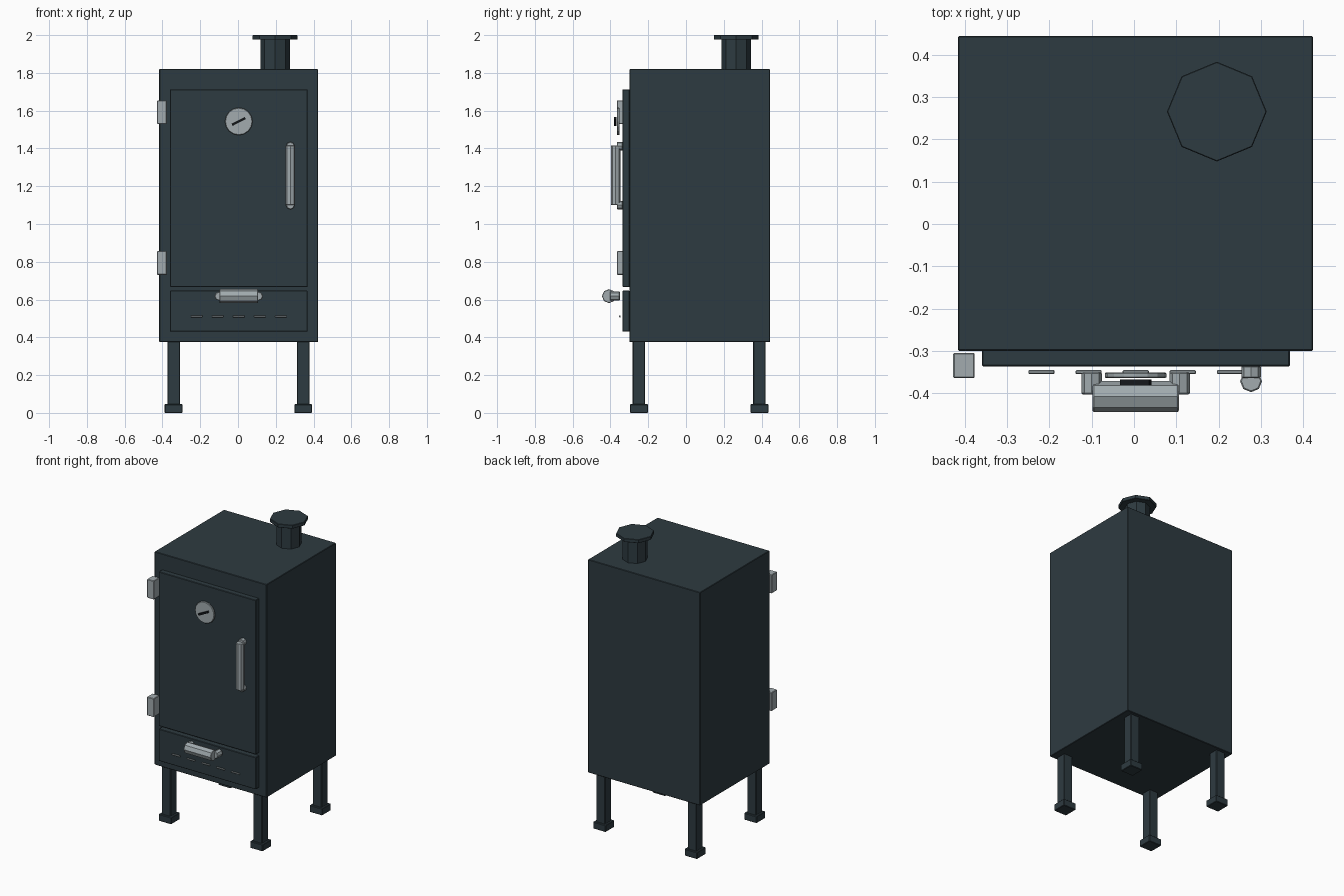
import bpy
from math import radians
from mathutils import Matrix

old = bpy.data.objects.get("Cube")
if old:
    bpy.data.objects.remove(old, do_unlink=True)


def material(name, color):
    m = bpy.data.materials.new(name)
    m.use_nodes = True
    m.diffuse_color = (*color, 1)
    m.node_tree.nodes["Principled BSDF"].inputs["Base Color"].default_value = (*color, 1)
    return m


DARK = material("dark painted steel", (0.027, 0.043, 0.052))
METAL = material("bare metal", (0.36, 0.41, 0.43))
BLACK = material("needle black", (0.008, 0.01, 0.012))
CX = 0.004  # centre line of the cabinet


def finish(name, mat, bevel):
    ob = bpy.context.object
    ob.name = name
    ob.data.materials.append(mat)
    if bevel:
        mod = ob.modifiers.new("edge bevel", "BEVEL")
        mod.width = bevel
        mod.segments = 1
        mod.limit_method = "ANGLE"
        mod.angle_limit = radians(50)
    return ob


def box(name, x, y, z, mat, bevel=0.003):
    """Box given by its (min, max) range on each axis."""
    bpy.ops.mesh.primitive_cube_add(size=1)
    ob = finish(name, mat, bevel)
    ob.data.transform(Matrix.Diagonal((x[1] - x[0], y[1] - y[0], z[1] - z[0], 1)))
    ob.location = [sum(r) / 2 for r in (x, y, z)]
    return ob


def rod(name, centre, radius, length, axis, mat, sides=8, bevel=0.0):
    """Cylinder lying along the given axis."""
    turn = {"X": (0, radians(90), 0), "Y": (radians(90), 0, 0), "Z": (0, 0, 0)}[axis]
    bpy.ops.mesh.primitive_cylinder_add(vertices=sides, radius=radius, depth=length,
                                        location=centre, rotation=turn)
    return finish(name, mat, bevel)


# Cabinet, door and drawer
box("cabinet", (-0.417, 0.424), (-0.3, 0.445), (0.375, 1.82), DARK)
box("door", (-0.36, 0.369), (-0.337, -0.298), (0.667, 1.713), DARK)
box("ash_drawer", (-0.36, 0.369), (-0.337, -0.298), (0.43, 0.647), DARK)

# Legs with feet
for side, x in (("right", -0.341), ("left", 0.345)):
    for end, y in (("front", -0.249), ("back", 0.389)):
        box(f"{end}_{side}_leg", (x - 0.033, x + 0.033), (y - 0.033, y + 0.033), (0.02, 0.38), DARK)
        box(f"{end}_{side}_foot", (x - 0.047, x + 0.047), (y - 0.047, y + 0.047), (0, 0.046), DARK)

# Chimney
rod("chimney_pipe", (0.196, 0.266, 1.9), 0.078, 0.17, "Z", DARK)
rod("chimney_cap", (0.196, 0.266, 1.988), 0.118, 0.024, "Z", DARK, bevel=0.002)

# Hinges
for name, z in (("upper", 1.592), ("lower", 0.794)):
    box(f"{name}_hinge", (-0.428, -0.377), (-0.365, -0.305), (z - 0.063, z + 0.063), METAL)

# Temperature gauge with a tilted needle
rod("gauge_dial", (CX, -0.358, 1.543), 0.073, 0.014, "Y", METAL, 16, 0.003)
needle = box("gauge_needle", (CX - 0.039, CX + 0.039), (-0.382, -0.368), (1.537, 1.549), BLACK, 0)
needle.rotation_euler.y = radians(-27)

# Door handle
rod("door_handle_bar", (0.277, -0.372, 1.258), 0.026, 0.316, "Z", METAL, bevel=0.003)
for name, z in (("upper", 1.412), ("lower", 1.1)):
    rod(f"{name}_door_handle_post", (0.277, -0.35, z), 0.023, 0.03, "Y", METAL, bevel=0.003)

# Drawer handle
rod("drawer_handle_bar", (CX, -0.408, 0.618), 0.037, 0.204, "X", METAL, bevel=0.003)
for name, x in (("right", -0.1), ("left", 0.108)):
    rod(f"{name}_drawer_handle_post", (x, -0.377, 0.618), 0.024, 0.053, "Y", METAL, bevel=0.003)

# Air vent strips on the drawer
for i in range(5):
    x = CX + (i - 2) * 0.1115
    box(f"vent_strip_{i + 1}", (x - 0.031, x + 0.031), (-0.355, -0.346), (0.506, 0.515), METAL, 0.002)
